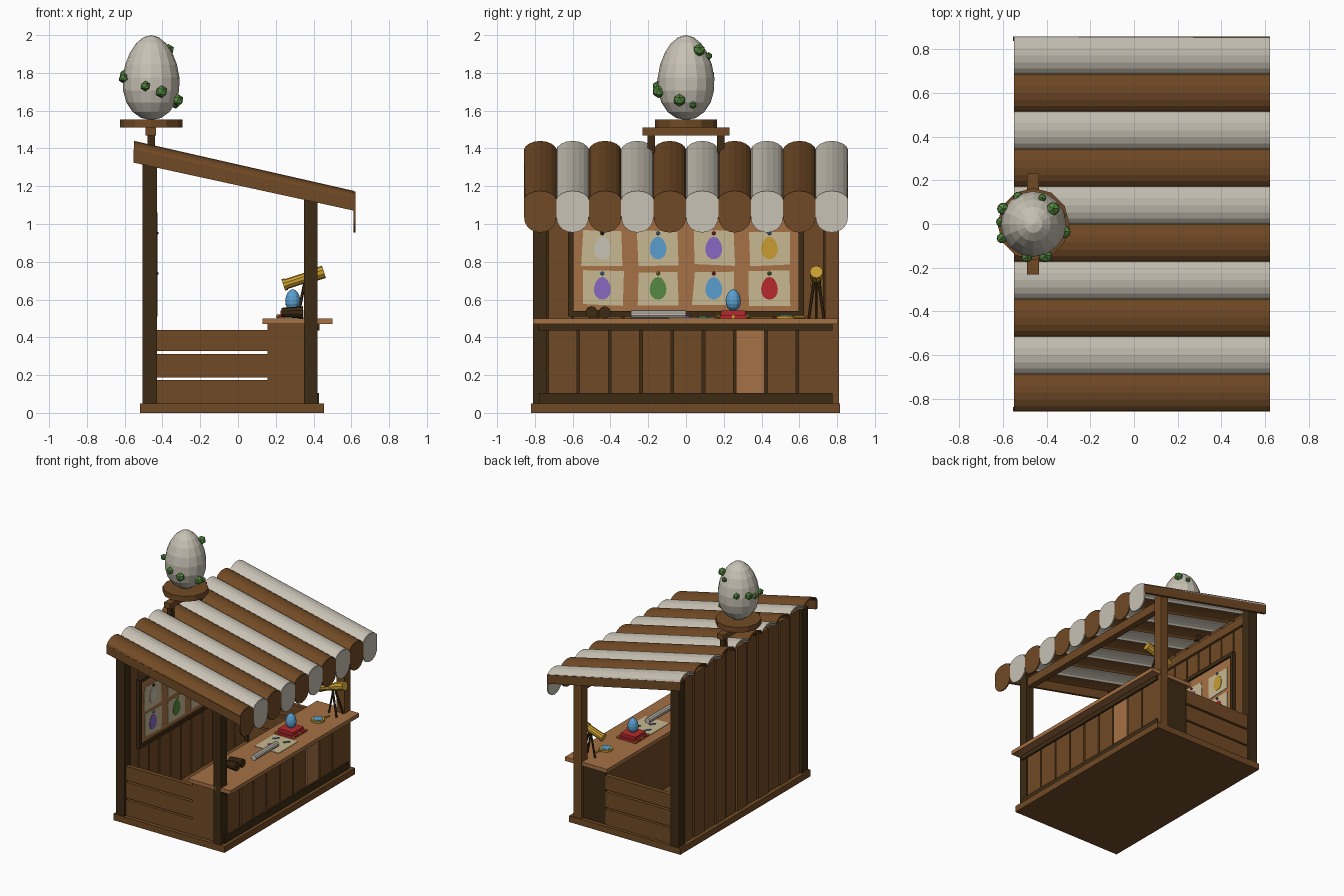
import bpy, bmesh, math, random
from mathutils import Vector

if "Cube" in bpy.data.objects:
    bpy.data.objects.remove(bpy.data.objects["Cube"])

random.seed(4)
PALETTE = {
    "dark wood": (0.047, 0.024, 0.007), "mid wood": (0.165, 0.068, 0.018),
    "light wood": (0.38, 0.165, 0.058), "off white": (0.58, 0.54, 0.46),
    "paper": (0.58, 0.48, 0.29), "green": (0.09, 0.25, 0.05),
    "blue": (0.1, 0.34, 0.62), "purple": (0.25, 0.14, 0.54),
    "gold": (0.58, 0.34, 0.03), "red": (0.48, 0.022, 0.025),
}
MATS = {}
for label, rgb in PALETTE.items():
    MATS[label] = bpy.data.materials.new(label)
    MATS[label].diffuse_color = (*rgb, 1)


def finish(name, bm, color):
    bmesh.ops.recalc_face_normals(bm, faces=bm.faces)
    me = bpy.data.meshes.new(name)
    bm.to_mesh(me)
    bm.free()
    ob = bpy.data.objects.new(name, me)
    me.materials.append(MATS[color])
    bpy.context.collection.objects.link(ob)
    return ob


def box(name, color, x, y, z):
    """Box from (min, max) ranges."""
    bm = bmesh.new()
    bmesh.ops.create_cube(bm, size=1)
    for v in bm.verts:
        v.co = [a + (b - a) * (c + 0.5) for (a, b), c in zip((x, y, z), v.co)]
    return finish(name, bm, color)


def prism(name, color, outline, x0, x1, drop=0.0):
    """Extrude a (y, z) outline along x, lowering the far end by drop."""
    bm = bmesh.new()
    near = [bm.verts.new((x0, y, z)) for y, z in outline]
    far = [bm.verts.new((x1, y, z - drop)) for y, z in outline]
    bm.faces.new(near)
    bm.faces.new(far[::-1])
    n = len(outline)
    for i in range(n):
        j = (i + 1) % n
        bm.faces.new((near[i], far[i], far[j], near[j]))
    return finish(name, bm, color)


def rod(name, color, a, b, r1, r2=None, sides=10):
    """Cylinder or cone from point a to point b."""
    a, b = Vector(a), Vector(b)
    bm = bmesh.new()
    bmesh.ops.create_cone(bm, cap_ends=True, segments=sides, radius1=r1,
                          radius2=r1 if r2 is None else r2, depth=(b - a).length)
    q = (b - a).to_track_quat('Z', 'Y')
    for v in bm.verts:
        v.co = q @ v.co + (a + b) / 2
    return finish(name, bm, color)


def egg(name, color, base, radius, height, u, v):
    """Egg standing on base, widest slightly below the middle."""
    bm = bmesh.new()
    bmesh.ops.create_uvsphere(bm, u_segments=u, v_segments=v, radius=1)
    for p in bm.verts:
        taper = 1 - 0.13 * p.co.z
        p.co = (base[0] + p.co.x * radius * taper, base[1] + p.co.y * radius * taper,
                base[2] + height * (p.co.z + 1) / 2)
    return finish(name, bm, color)


def gem(name, color, pos, r, sub=1):
    bm = bmesh.new()
    bmesh.ops.create_icosphere(bm, subdivisions=sub, radius=r)
    bmesh.ops.translate(bm, verts=bm.verts, vec=pos)
    return finish(name, bm, color)


# Floor, corner posts and top beams
box("floor", "mid wood", (-0.52, 0.455), (-0.82, 0.815), (0, 0.05))
for s, tone in ((-1, "dark wood"), (1, "mid wood")):
    y = sorted((s * 0.735, s * 0.81))
    box("back_post", "dark wood", (-0.505, -0.43), y, (0.05, 1.345))
    box("front_post", tone, (0.35, 0.42), y, (0.05, 1.15))
box("front_beam", "mid wood", (0.36, 0.41), (-0.74, 0.74), (1.05, 1.12))
box("back_beam", "mid wood", (-0.45, -0.43), (-0.74, 0.74), (1.24, 1.31))

# Back wall of planks with dark seams
box("wall_backing", "dark wood", (-0.475, -0.462), (-0.74, 0.74), (0.05, 1.35))
W = 1.47 / 11
for i in range(11):
    y = -0.735 + i * W
    box("wall_plank", "mid wood", (-0.487 - 0.006 * (i % 2), -0.453), (y + 0.006, y + W - 0.006), (0.05, 1.35))

# Side rails
for s in (-1, 1):
    for z in ((0.05, 0.175), (0.188, 0.313), (0.328, 0.44)):
        box("side_rail", "mid wood", (-0.43, 0.155), sorted((s * 0.755, s * 0.79)), z)

# Counter
box("counter_top", "light wood", (0.13, 0.5), (-0.81, 0.805), (0.47, 0.5))
box("counter_body", "dark wood", (0.165, 0.4), (-0.775, 0.775), (0.05, 0.47))
box("counter_back", "mid wood", (0.155, 0.166), (-0.775, 0.775), (0.05, 0.47))
box("counter_side", "mid wood", (0.155, 0.35), (-0.79, -0.774), (0.05, 0.47))
box("counter_side", "dark wood", (0.155, 0.35), (0.774, 0.785), (0.05, 0.47))
for i in range(9):
    y = -0.735 + i * 0.1655
    box("counter_plank", "light wood" if i == 6 else "mid wood", (0.4, 0.418),
        (y + 0.007, y + 0.1585 if i < 8 else 0.775), (0.09, 0.45))
box("counter_apron", "dark wood", (0.4, 0.432), (-0.78, 0.775), (0.435, 0.47))
box("counter_skirting", "dark wood", (0.4, 0.43), (-0.775, 0.775), (0.05, 0.105))

# Striped roof of arched strips, with a scalloped valance at the front
DROP, SW, STEPS = 0.265, 0.1715, 8
for i in range(10):
    tone = "off white" if i % 2 else "mid wood"
    c = -0.8575 + SW * (i + 0.5)
    arch = [(c - SW / 2 * math.cos(math.pi * k / STEPS),
             1.395 + 0.045 * math.sin(math.pi * k / STEPS) ** 1.2) for k in range(STEPS + 1)]
    under = [(y, z - 0.014) for y, z in reversed(arch)]
    prism("roof_strip", tone, arch + under, -0.55, 0.615, DROP)
    hem = [(c + SW / 2 * math.cos(math.pi * k / 10),
            1.04 - 0.085 * math.sin(math.pi * k / 10) ** 0.9) for k in range(11)]
    prism("valance_flap", tone, [(y, z - DROP - 0.004) for y, z in arch] + hem, 0.611, 0.621)
for s in (-1, 1):
    edge = [(s * 0.838, 1.395), (s * 0.858, 1.395), (s * 0.858, 1.325), (s * 0.838, 1.325)]
    prism("roof_side_board", "mid wood", edge, -0.553, 0.617, 0.255)

# Notice board with egg pictures
box("board_panel", "light wood", (-0.455, -0.44), (-0.6, 0.6), (0.53, 1.04))
for y in ((-0.625, -0.595), (0.595, 0.625)):
    box("board_frame", "dark wood", (-0.455, -0.425), y, (0.51, 1.06))
for z in ((0.51, 0.54), (1.03, 1.06)):
    box("board_frame", "dark wood", (-0.455, -0.425), (-0.6, 0.6), z)
ROWS = ((0.873, ("off white", "blue", "purple", "gold"), ("dark wood", "blue", "red", "blue")),
        (0.66, ("purple", "green", "blue", "red"), ("blue", "gold", "red", "green")))
for z, eggs, pins in ROWS:
    for k in range(4):
        y = -0.443 + 0.295 * k
        sheet = [(y + a * 0.108 + random.uniform(-0.008, 0.008),
                  z + b * 0.09 + random.uniform(-0.008, 0.008))
                 for a, b in ((-1, -1), (1, -1), (1, 1), (-1, 1))]
        prism("notice_paper", "paper", sheet, -0.441, -0.436)
        oval = [(y + 0.044 * math.cos(t) * (1 - 0.13 * math.sin(t)), z + 0.06 * math.sin(t))
                for t in (math.tau * j / 16 for j in range(16))]
        prism("notice_egg", eggs[k], oval, -0.437, -0.433)
        gem("notice_pin", pins[k], (-0.43, y, z + 0.078), 0.011)

# Rooftop egg sign
for y in (-0.185, 0.185):
    box("sign_leg", "dark wood", (-0.48, -0.44), (y - 0.02, y + 0.02), (1.35, 1.47))
box("sign_bar", "mid wood", (-0.49, -0.435), (-0.23, 0.23), (1.468, 1.51))
rod("sign_disc", "mid wood", (-0.46, 0, 1.51), (-0.46, 0, 1.552), 0.165, sides=12)
egg("sign_egg", "off white", (-0.46, 0, 1.55), 0.15, 0.45, 16, 10)
for x, y, z, r in ((-0.37, 0.07, 1.92, 0.034), (-0.42, 0.12, 1.89, 0.02), (-0.32, -0.035, 1.655, 0.034),
                   (-0.405, -0.145, 1.70, 0.034), (-0.49, -0.15, 1.73, 0.028), (-0.6, 0.07, 1.79, 0.03),
                   (-0.605, -0.065, 1.775, 0.026), (-0.61, 0.01, 1.77, 0.024), (-0.53, 0.125, 1.79, 0.026),
                   (-0.33, 0.037, 1.63, 0.02)):
    gem("sign_moss", "green", (x, y, z), r)

# Binoculars
for y in (-0.5, -0.43):
    rod("binocular_tube", "dark wood", (0.23, y, 0.532), (0.345, y, 0.532), 0.024, 0.033)
box("binocular_bridge", "dark wood", (0.26, 0.31), (-0.49, -0.44), (0.52, 0.545))

# Scroll, map and crayons
rod("rolled_scroll", "off white", (0.34, -0.29, 0.522), (0.34, 0.0, 0.522), 0.022)
box("map_sheet", "paper", (0.21, 0.42), (-0.09, 0.15), (0.5, 0.504))
for tone, x, y in (("purple", 0.28, -0.02), ("green", 0.35, 0.07), ("blue", 0.25, 0.08)):
    rod("crayon", tone, (x, y, 0.509), (x + 0.03, y + 0.04, 0.509), 0.006, sides=6)

# Cushion with gold trim and blue egg
box("cushion_base", "red", (0.21, 0.37), (0.17, 0.33), (0.5, 0.518))
box("cushion_top", "red", (0.225, 0.355), (0.185, 0.315), (0.518, 0.542))
for y in (0.172, 0.328):
    for x in (0.212, 0.368):
        gem("cushion_tassel", "gold", (x, y, 0.512), 0.012)
box("cushion_band", "gold", (0.208, 0.372), (0.243, 0.257), (0.5, 0.52))
egg("counter_egg", "blue", (0.29, 0.25, 0.54), 0.04, 0.115, 12, 8)

# Magnifying lens
rod("lens_rim", "gold", (0.33, 0.53, 0.5), (0.33, 0.53, 0.514), 0.05, sides=14)
rod("lens_glass", "blue", (0.33, 0.53, 0.51), (0.33, 0.53, 0.517), 0.036, sides=14)
rod("lens_handle", "gold", (0.34, 0.57, 0.508), (0.36, 0.63, 0.508), 0.008, sides=6)

# Telescope on a tripod
rod("telescope_tube", "gold", (0.24, 0.69, 0.677), (0.38, 0.69, 0.723), 0.027, sides=10)
rod("telescope_hood", "gold", (0.375, 0.69, 0.721), (0.455, 0.69, 0.747), 0.034, sides=10)
rod("telescope_eyepiece", "gold", (0.24, 0.69, 0.677), (0.255, 0.69, 0.682), 0.032, sides=10)
for dx, dy in ((0.045, -0.04), (0.045, 0.04), (-0.05, 0)):
    rod("tripod_leg", "dark wood", (0.365 + dx, 0.69 + dy, 0.5), (0.355, 0.69 + dy * 0.3, 0.7), 0.008, sides=6)

for m in bpy.data.materials:
    if m.users and not m.is_grease_pencil:
        m.use_nodes = True
        m.node_tree.nodes["Principled BSDF"].inputs["Base Color"].default_value = m.diffuse_color
